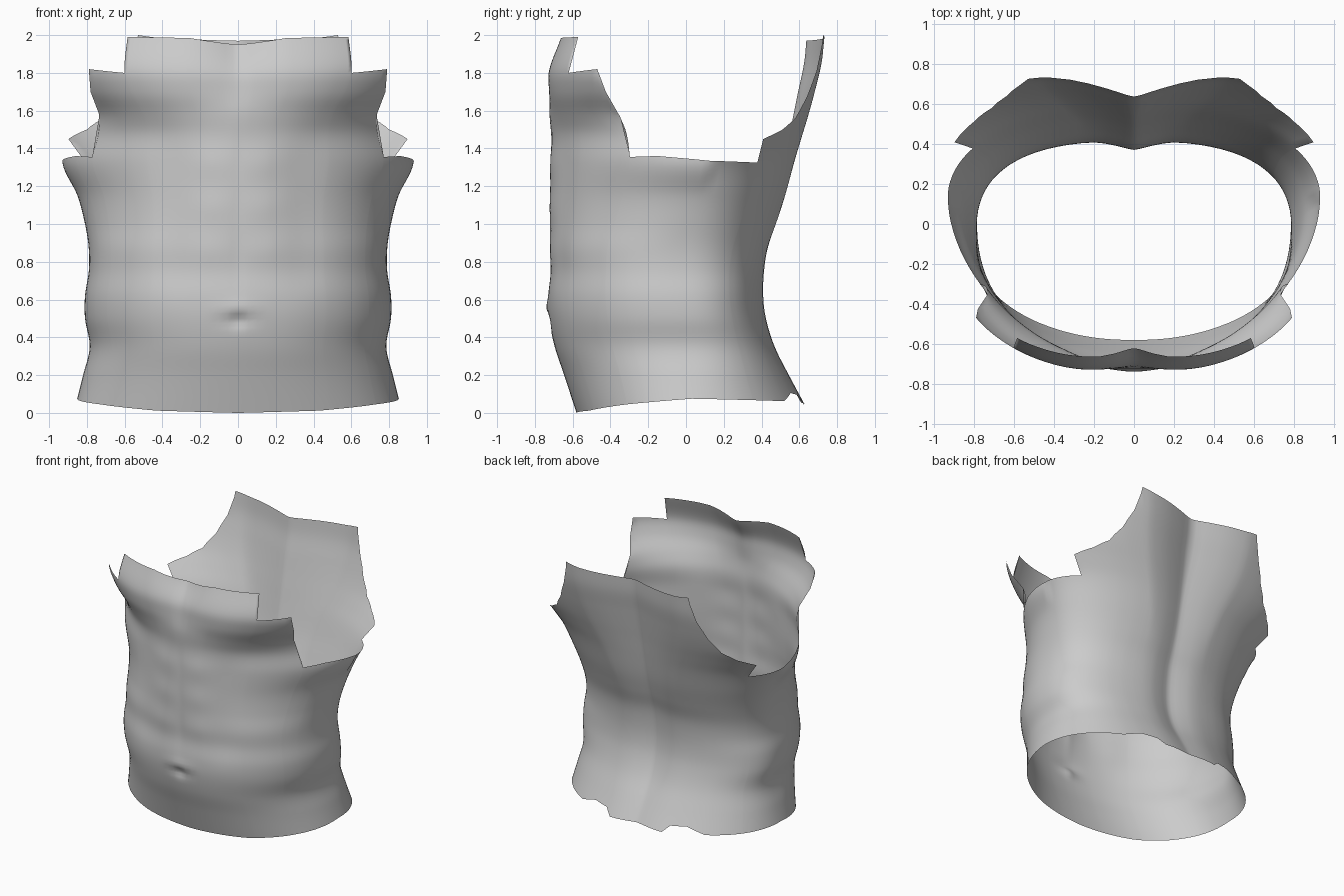
import bpy, bmesh, math

if "Cube" in bpy.data.objects:
    bpy.data.objects.remove(bpy.data.objects["Cube"])

# Height profiles: z, half width, roundness, widest y, front y
FRONT = [
    (0.00, .87, 2.1, .04, -.58), (0.20, .82, 2.1, .02, -.645), (0.35, .785, 2.15, .0, -.695),
    (0.50, .81, 2.15, -.02, -.725), (0.62, .81, 2.15, -.04, -.73), (0.75, .79, 2.15, -.05, -.718),
    (0.87, .79, 2.15, -.03, -.72), (1.00, .81, 2.0, .02, -.722), (1.15, .85, 1.9, .08, -.722),
    (1.33, .93, 1.8, .12, -.72), (1.48, .88, 1.95, .12, -.71), (1.58, .86, 2.2, .12, -.715),
    (1.70, .93, 2.4, .12, -.73), (1.82, .966, 2.5, .12, -.735), (2.00, .94, 2.5, .12, -.675)]
# Height profiles: z, half width, roundness, widest y, back y
BACK = [
    (0.00, .87, 2.1, .04, .665), (0.20, .82, 2.25, .02, .555), (0.35, .785, 2.45, .0, .478),
    (0.50, .81, 2.5, -.02, .43), (0.62, .81, 2.55, -.04, .415), (0.75, .79, 2.55, -.05, .42),
    (0.87, .79, 2.5, -.03, .44), (1.00, .81, 2.35, .02, .487), (1.15, .85, 2.25, .08, .54),
    (1.33, .93, 2.2, .12, .595), (1.45, 1.03, 2.3, .12, .63), (1.57, 1.14, 2.4, .12, .665),
    (1.70, 1.15, 2.6, .12, .70), (1.85, 1.20, 2.6, .12, .737), (2.00, 1.27, 2.6, .12, .752)]
# Torn rims: angle from the front centre, height
TOP = [(0, 1.95), (.2, 1.985), (.584, 1.99), (.588, 1.80), (.891, 1.82), (.945, 1.70),
       (1.005, 1.57), (1.008, 1.355), (1.2, 1.36), (1.57, 1.335), (2.11, 1.325),
       (2.118, 1.45), (2.36, 1.50), (2.53, 1.56), (2.65, 1.67), (2.74, 1.81), (2.80, 1.95),
       (2.815, 2.0), (2.9, 1.985), (math.pi, 1.97)]
BOTTOM = [(0, 0), (.5, .012), (1.0, .045), (1.57, .075), (2.5, .062), (2.69, .105),
          (2.84, .095), (2.90, .045), (math.pi, .055)]


def linear(table, t):
    for (a, u), (b, v) in zip(table, table[1:]):
        if t <= b:
            return u + (v - u) * (t - a) / (b - a)
    return table[-1][1]


def smooth(table, z):
    """Cubic interpolation of a whole profile row."""
    i = 0
    while i < len(table) - 2 and z > table[i + 1][0]:
        i += 1
    p, q = table[i], table[i + 1]
    o, r = table[max(i - 1, 0)], table[min(i + 2, len(table) - 1)]
    h = q[0] - p[0]
    s = (z - p[0]) / h
    out = []
    for k in range(1, len(p)):
        m0 = (q[k] - o[k]) / (q[0] - o[0]) * h
        m1 = (r[k] - p[k]) / (r[0] - p[0]) * h
        out.append((2*s**3 - 3*s*s + 1) * p[k] + (s**3 - 2*s*s + s) * m0
                   + (3*s*s - 2*s**3) * q[k] + (s**3 - s*s) * m1)
    return out


def bump(x, z, cx, cz, sx, sz):
    return math.exp(-((x - cx) / sx) ** 2 - ((z - cz) / sz) ** 2)


def ramp(z, a, b):
    s = min(max((z - a) / (b - a), 0), 1)
    return s * s * (3 - 2 * s)


def front_relief(x, z):
    """Positive values press the surface inwards."""
    d = -.01 * bump(x, z, .36, 1.70, .22, .13)                         # chest muscles
    d += (.02 * ramp(z, 1.58, 1.75) + .052 * ramp(z, 1.7, 1.96)) * math.exp(-(abs(x) / .14) ** 1.5)
    d += .008 * bump(x, z, .52, 1.47, .22, .10)                        # crease under chest
    d -= .008 * bump(x, z, 0, 1.55, .2, .1)                            # breastbone arch
    belly = ramp(z, .55, .8) * (1 - ramp(z, 1.3, 1.55))
    d += belly * (.005 * math.exp(-(x / .05) ** 2)                     # centre line
                  + .009 * math.exp(-((x - .35) / .1) ** 2))           # outer lines
    for cz in (.86, 1.09, 1.32):                                       # stomach muscles
        d -= .006 * bump(x, z, .14, cz, .11, .085)
    d += .02 * bump(x, z, 0, .49, .06, .035)                           # navel
    d -= .01 * bump(x, z, 0, .55, .1, .045)
    return d


def back_relief(x, z):
    """Spine groove, wider and deeper towards the shoulders."""
    k = ramp(z, .8, 1.9)
    groove = (.05 + .07 * k) * (.6 + .4 * ramp(z, .1, .5))
    return -groove * max(0, 1 - math.hypot(x, .02) / (.22 + .25 * k)) ** 1.5


def torso_point(t, side, z):
    front = t <= math.pi / 2
    w, n, yc, ye = smooth(FRONT if front else BACK, z)
    s, c = max(math.sin(t), 0), abs(math.cos(t))
    if t > math.pi - 1e-6:
        s = 0
    x = w * s ** (2 / n)
    y = yc + (ye - yc) * c ** (2 / n)
    fade = min(1, c * 2.5)
    y += fade * (front_relief(x, z) if front else back_relief(x, z))
    return side * x, y, z


# Columns: an even spread plus the corners of the torn rims
angles = sorted({t for t, _ in TOP} | {t for t, _ in BOTTOM} | {.012, .035, math.pi - .012, math.pi - .035})
for i in range(1, 56):
    t = math.pi * i / 56
    if min(abs(t - a) for a in angles) > .018:
        angles.append(t)
angles.sort()
columns = [(t, 1) for t in angles] + [(t, -1) for t in reversed(angles[1:-1])]
ROWS = 80

bm = bmesh.new()
grid = []
for t, side in columns:
    low, high = linear(BOTTOM, t), linear(TOP, t)
    grid.append([bm.verts.new(torso_point(t, side, min(max(2 * r / ROWS, low), high)))
                 for r in range(ROWS + 1)])
for i, a in enumerate(grid):
    b = grid[(i + 1) % len(grid)]
    for r in range(ROWS):
        bm.faces.new((a[r], b[r], b[r + 1], a[r + 1]))
# Rows beyond the rims collapse onto them
bmesh.ops.remove_doubles(bm, verts=bm.verts, dist=1e-5)
for f in bm.faces:
    f.smooth = True

mesh = bpy.data.meshes.new("torso_shell")
bm.to_mesh(mesh)
bm.free()
torso = bpy.data.objects.new("torso_shell", mesh)
bpy.context.collection.objects.link(torso)

grey = bpy.data.materials.new("light grey")
grey.diffuse_color = (.6, .6, .6, 1)
grey.use_nodes = True
grey.node_tree.nodes["Principled BSDF"].inputs["Base Color"].default_value = grey.diffuse_color
mesh.materials.append(grey)
